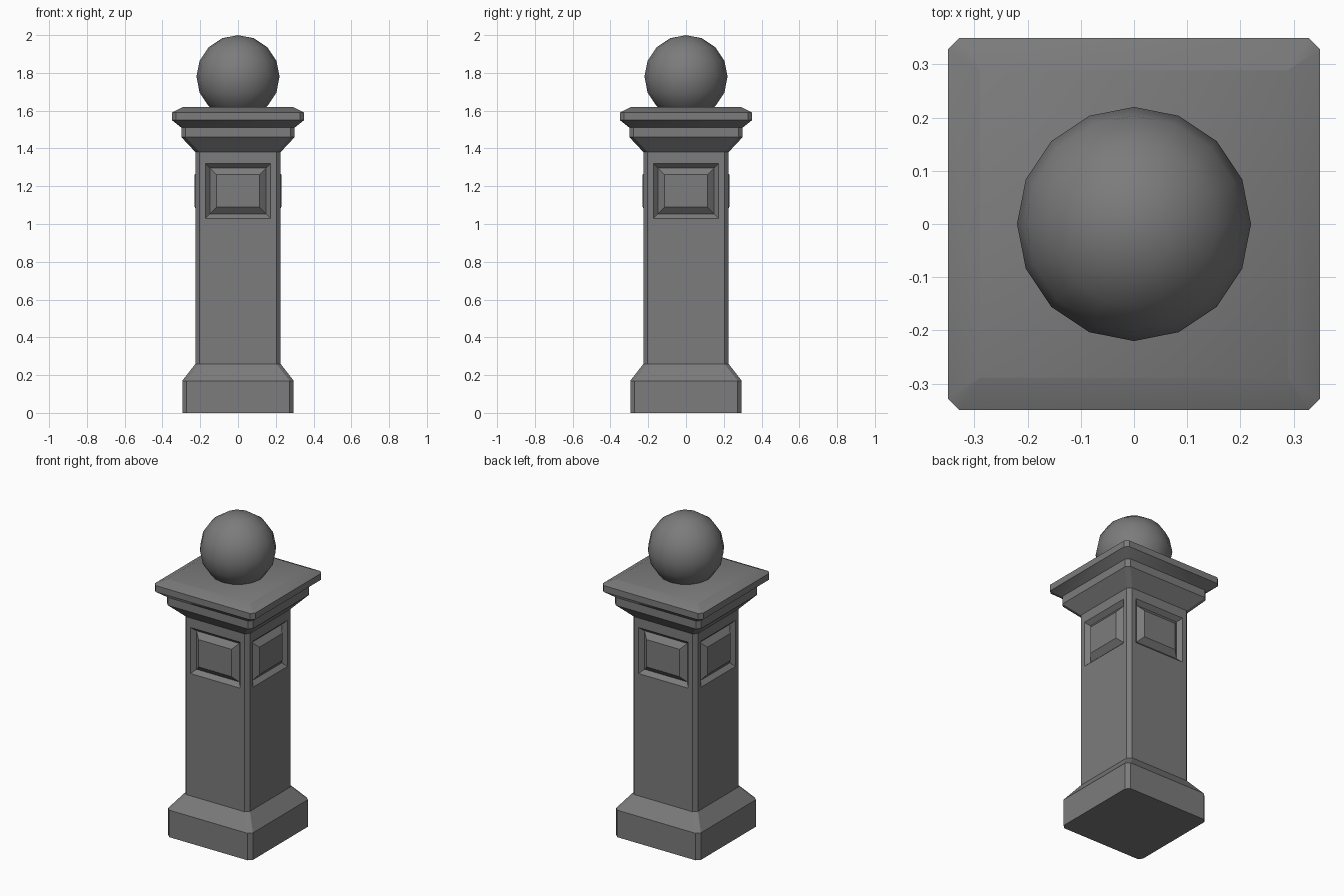
import bpy, bmesh, math

if "Cube" in bpy.data.objects:
    bpy.data.objects.remove(bpy.data.objects["Cube"])

stone = bpy.data.materials.new("grey stone")
stone.diffuse_color = (0.2, 0.2, 0.2, 1)
stone.use_nodes = True
stone.node_tree.nodes["Principled BSDF"].inputs["Base Color"].default_value = stone.diffuse_color


def finish(bm, name):
    bmesh.ops.recalc_face_normals(bm, faces=bm.faces)
    me = bpy.data.meshes.new(name)
    bm.to_mesh(me)
    bm.free()
    ob = bpy.data.objects.new(name, me)
    bpy.context.collection.objects.link(ob)
    me.materials.append(stone)
    bpy.ops.object.select_all(action='DESELECT')
    ob.select_set(True)
    bpy.context.view_layer.objects.active = ob
    bpy.ops.object.shade_smooth_by_angle(angle=math.radians(30))
    return ob


def loft(profile, bottom=False, top=False):
    """Stack chamfered squares given as (half width, chamfer, z)."""
    bm = bmesh.new()
    rings = []
    for h, c, z in profile:
        ring = []
        for k in range(4):
            ca, sa = [(1, 0), (0, 1), (-1, 0), (0, -1)][k]
            for x, y in ((h, -(h - c)), (h, h - c)):
                ring.append(bm.verts.new((x * ca - y * sa, x * sa + y * ca, z)))
        rings.append(ring)
    for a, b in zip(rings, rings[1:]):
        for i in range(8):
            j = (i + 1) % 8
            bm.faces.new((a[i], a[j], b[j], b[i]))
    if bottom:
        bm.faces.new(rings[0][::-1])
    if top:
        bm.faces.new(rings[-1])
    bm.normal_update()
    return bm


# Plinth with sloped top
finish(loft([(0.295, 0.022, 0), (0.295, 0.022, 0.17), (0.225, 0.022, 0.26)],
            bottom=True), "plinth")

# Shaft with a sunken frame and raised panel on each side
bm = loft([(0.225, 0.022, z) for z in (0.26, 1.0, 1.35, 1.38)])
panels = [f for f in bm.faces
          if 1.1 < f.calc_center_median().z < 1.3
          and max(abs(f.normal.x), abs(f.normal.y)) > 0.99]
for width, depth in ((0.03, 0), (0.024, -0.025), (0.035, 0.029)):
    bmesh.ops.inset_individual(bm, faces=panels, thickness=width, depth=depth,
                               use_even_offset=True)
finish(bm, "shaft")

# Flared capital and overhanging capstone
finish(loft([(0.225, 0.022, 1.38), (0.30, 0.022, 1.46), (0.30, 0.022, 1.51),
             (0.35, 0.022, 1.55), (0.35, 0.022, 1.59), (0.29, 0.002, 1.62)],
            top=True), "capstone")

# Ball finial, slightly sunk into the capstone
bm = bmesh.new()
bmesh.ops.create_uvsphere(bm, u_segments=16, v_segments=8, radius=0.22)
ball = finish(bm, "ball_finial")
ball.location.z = 1.78
for p in ball.data.polygons:
    p.use_smooth = True
